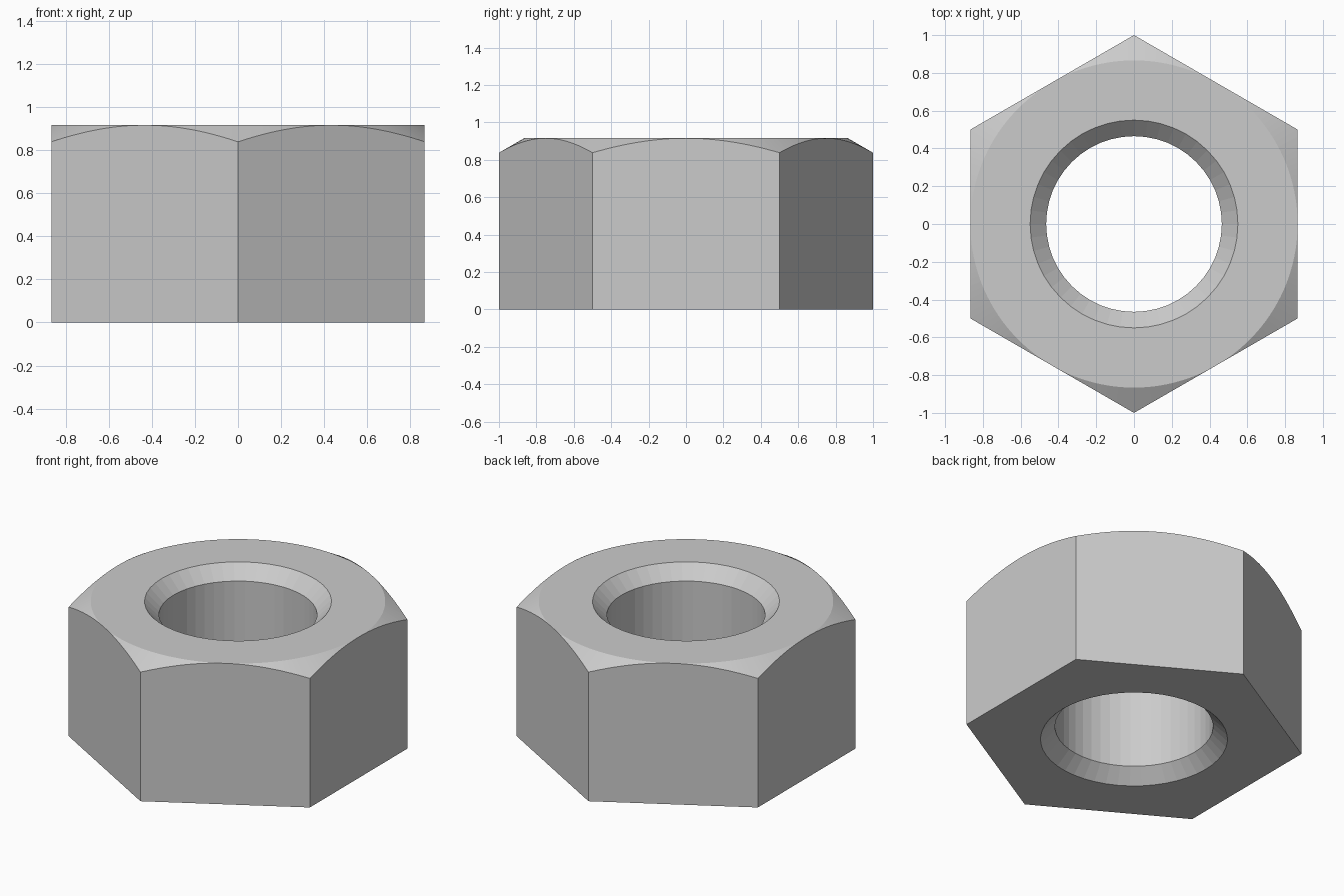
import bpy, bmesh, math

if "Cube" in bpy.data.objects:
    bpy.data.objects.remove(bpy.data.objects["Cube"])

HEIGHT = 0.915
FLAT = math.cos(math.pi / 6)          # centre to flat of the hexagon
SLOPE = math.tan(math.pi / 6)         # 30 degree corner chamfer
BORE, MOUTH = 0.465, 0.55             # hole radius and countersunk mouth radius
SINK = 0.085


def lathe(name, profile, segments, start=0.0):
    """Closed solid of revolution from (radius, z) rings, bottom to top."""
    bm = bmesh.new()
    rings = []
    for r, z in profile:
        rings.append([bm.verts.new((r * math.cos(start + 2 * math.pi * i / segments),
                                    r * math.sin(start + 2 * math.pi * i / segments), z))
                      for i in range(segments)])
    for a, b in zip(rings, rings[1:]):
        for i in range(segments):
            j = (i + 1) % segments
            bm.faces.new((a[i], a[j], b[j], b[i]))
    bm.faces.new(rings[0][::-1])
    bm.faces.new(rings[-1])
    mesh = bpy.data.meshes.new(name)
    bm.to_mesh(mesh)
    bm.free()
    obj = bpy.data.objects.new(name, mesh)
    bpy.context.collection.objects.link(obj)
    return obj


def cut(target, tool, operation):
    mod = target.modifiers.new(tool.name, 'BOOLEAN')
    mod.operation = operation
    mod.solver = 'EXACT'
    mod.object = tool
    tool.hide_render = True
    bpy.context.view_layer.objects.active = target
    bpy.ops.object.modifier_apply(modifier=mod.name)
    bpy.data.objects.remove(tool)


# Hexagonal body, points toward front and back
nut = lathe("hex_nut", [(1, 0), (1, HEIGHT + 0.2)], 6, math.pi / 6)

# Conical envelope trims the upper corners and sets the top face
rim = 1.3
envelope = lathe("corner_envelope",
                 [(rim, -0.2), (rim, HEIGHT - (rim - FLAT) * SLOPE), (FLAT, HEIGHT)], 192)
cut(nut, envelope, 'INTERSECT')

# Bore with a countersink at both ends
e = 0.1
wide = MOUTH + e * (MOUTH - BORE) / SINK
bore = lathe("bore_cutter",
             [(wide, -e), (BORE, SINK), (BORE, HEIGHT - SINK), (wide, HEIGHT + e)], 48)
cut(nut, bore, 'DIFFERENCE')
